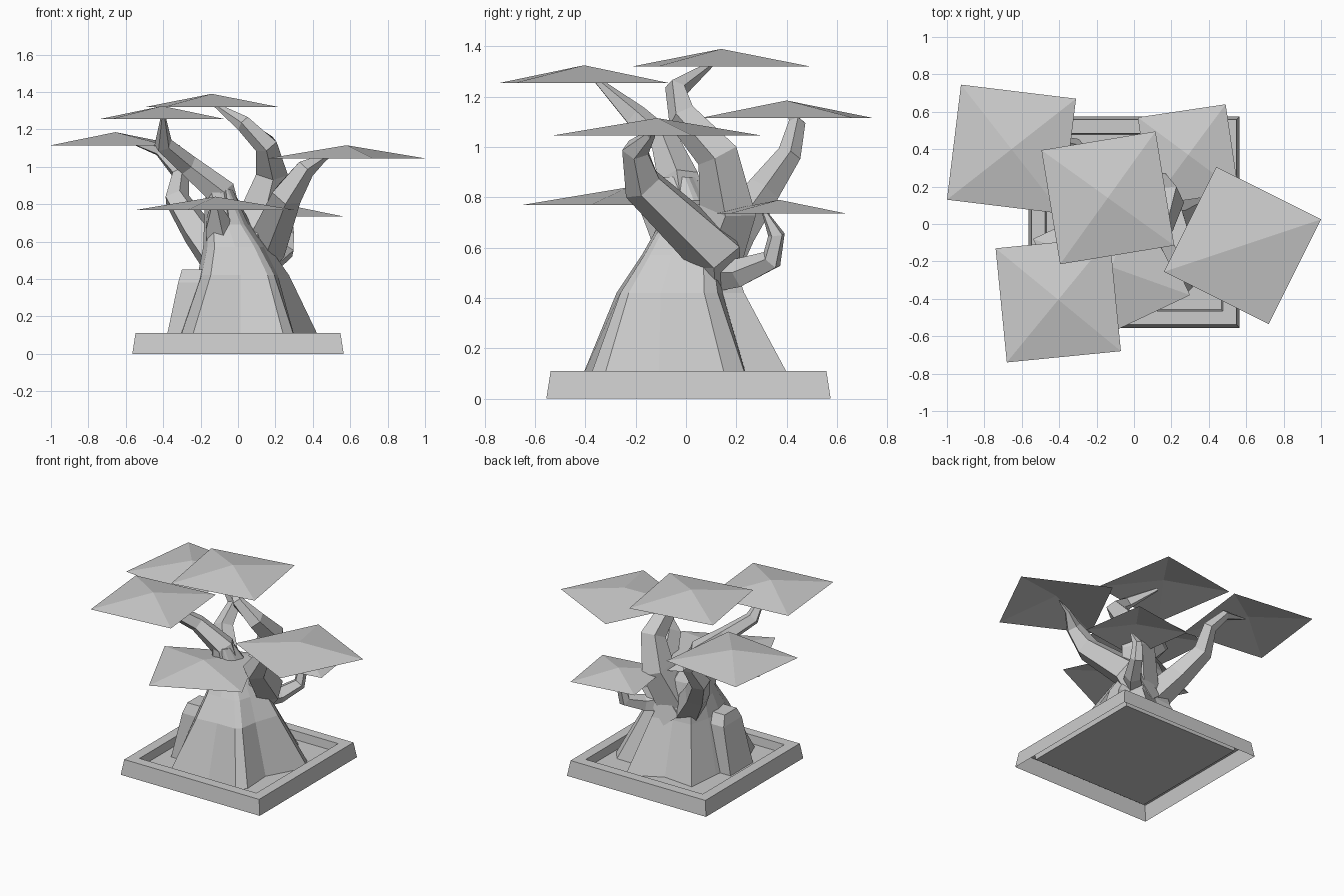
import bpy, bmesh
from math import cos, sin, pi, radians
from mathutils import Vector

if "Cube" in bpy.data.objects:
    bpy.data.objects.remove(bpy.data.objects["Cube"])


def loft(name, rings, cap_start=True, cap_end=True):
    """Skin a list of equal-length point rings into one flat-shaded object."""
    bm = bmesh.new()
    vs = [[bm.verts.new(p) for p in r] for r in rings]
    n = len(rings[0])
    for a, b in zip(vs, vs[1:]):
        for i in range(n):
            j = (i + 1) % n
            bm.faces.new((a[i], a[j], b[j], b[i]))
    if cap_start:
        bm.faces.new(vs[0][::-1])
    if cap_end:
        bm.faces.new(vs[-1])
    bmesh.ops.recalc_face_normals(bm, faces=bm.faces)
    me = bpy.data.meshes.new(name)
    bm.to_mesh(me)
    bm.free()
    ob = bpy.data.objects.new(name, me)
    bpy.context.collection.objects.link(ob)
    return ob


def limb(name, path, sides=5):
    """Tapered faceted tube through (x, y, z, radius) points."""
    pts = [Vector(p[:3]) for p in path]
    rings, u = [], Vector((1, 0, 0))
    for i, p in enumerate(pts):
        t = (pts[min(i + 1, len(pts) - 1)] - pts[max(i - 1, 0)]).normalized()
        u = (u - t * u.dot(t)).normalized()
        v = t.cross(u)
        rings.append([p + (u * cos(a) + v * sin(a)) * path[i][3]
                      for a in (2 * pi * k / sides for k in range(sides))])
    return loft(name, rings)


def canopy(name, center, corner, z0, z1):
    """Shallow square umbrella, open below; corner is one offset from the centre."""
    cx, cy = center
    dx, dy = corner
    bm = bmesh.new()
    base = [bm.verts.new((cx + a, cy + b, z0))
            for a, b in ((dx, dy), (-dy, dx), (-dx, -dy), (dy, -dx))]
    top = bm.verts.new((cx, cy, z1))
    for i in range(4):
        bm.faces.new((base[i], base[(i + 1) % 4], top))
    me = bpy.data.meshes.new(name)
    bm.to_mesh(me)
    bm.free()
    bpy.context.collection.objects.link(bpy.data.objects.new(name, me))


# Tray: open-bottomed shell with a flat rim and sunken floor
profile = [(0.565, 0), (0.548, 0.11), (0.475, 0.11), (0.468, 0.05)]
loft("tray", [[(sx * h, sy * h + 0.01, z) for sx, sy in
               ((1, 1), (-1, 1), (-1, -1), (1, -1))] for h, z in profile],
     cap_start=False)

# Trunk: irregular root lobes (angle, radius) that round off towards the top
lobes = [(20, 0.48), (33, 0.46), (48, 0.34), (66, 0.47), (98, 0.31), (130, 0.43),
         (165, 0.31), (195, 0.34), (220, 0.42), (239, 0.5), (272, 0.36),
         (303, 0.47), (313, 0.46), (340, 0.32)]
trunk = []
for z, r, star, cx, cy in ((0.05, 0.38, 1, 0, 0), (0.42, 0.245, 0.4, 0.005, -0.025),
                           (0.57, 0.18, 0.2, -0.02, 0.0),
                           (0.69, 0.13, 0.1, -0.06, 0.02),
                           (0.88, 0.075, 0, -0.1, -0.03)):
    trunk.append([(cx + (r + (b - 0.38) * star) * cos(radians(a)),
                   cy + (r + (b - 0.38) * star) * sin(radians(a)), z)
                  for a, b in lobes])
loft("trunk", trunk)

# Side root: a broad slab leaning on the trunk
loft("side_root", [[(x0, y0, z), (x1, y0, z), (x1, y1, z), (x0, y1, z)]
                   for x0, x1, y0, y1, z in ((-0.39, -0.1, -0.22, 0.04, 0.05),
                                             (-0.32, -0.1, -0.19, 0.02, 0.38),
                                             (-0.3, -0.15, -0.16, -0.02, 0.45))])

# Branches, rooted inside the trunk
limb("right_branch", [(0, 0.12, 0.4, 0.11), (0.15, 0.12, 0.58, 0.115),
                      (0.26, -0.17, 0.85, 0.085), (0.36, -0.2, 0.99, 0.055),
                      (0.46, -0.14, 1.05, 0.02), (0.55, -0.12, 1.09, 0.004)])
limb("low_back_branch", [(0.06, 0.08, 0.5, 0.09), (0.19, 0.22, 0.5, 0.06),
                         (0.26, 0.34, 0.55, 0.045), (0.27, 0.36, 0.65, 0.035),
                         (0.28, 0.31, 0.745, 0.01)])
limb("top_branch", [(0, 0.04, 0.42, 0.15), (0.12, 0.17, 0.76, 0.12),
                    (0.18, 0.13, 0.97, 0.09), (0.15, -0.01, 1.12, 0.065),
                    (0.03, -0.04, 1.23, 0.045), (-0.12, 0.1, 1.33, 0.012)])
limb("back_left_branch", [(-0.02, 0.04, 0.4, 0.12), (-0.22, 0.19, 0.66, 0.09),
                          (-0.33, 0.31, 0.83, 0.07), (-0.31, 0.41, 0.97, 0.05),
                          (-0.42, 0.44, 1.09, 0.035), (-0.62, 0.41, 1.15, 0.005)])
limb("front_left_branch", [(-0.07, 0, 0.65, 0.11), (-0.1, -0.03, 0.87, 0.085),
                           (-0.27, -0.08, 1.01, 0.06), (-0.4, -0.2, 1.12, 0.05),
                           (-0.4, -0.37, 1.28, 0.01)])
limb("front_branch", [(-0.08, 0, 0.55, 0.11), (-0.11, -0.09, 0.7, 0.075),
                      (-0.12, -0.17, 0.79, 0.03)])

# Foliage pads
canopy("back_left_canopy", (-0.655, 0.4), (0.345, 0.27), 1.115, 1.185)
canopy("top_canopy", (-0.14, 0.14), (0.255, 0.355), 1.32, 1.39)
canopy("front_left_canopy", (-0.405, -0.405), (0.335, -0.275), 1.255, 1.325)
canopy("right_canopy", (0.58, -0.115), (0.42, 0.14), 1.045, 1.115)
canopy("front_canopy", (-0.12, -0.23), (0.42, -0.15), 0.77, 0.84)
canopy("low_back_canopy", (0.29, 0.37), (0.27, -0.2), 0.735, 0.79)
